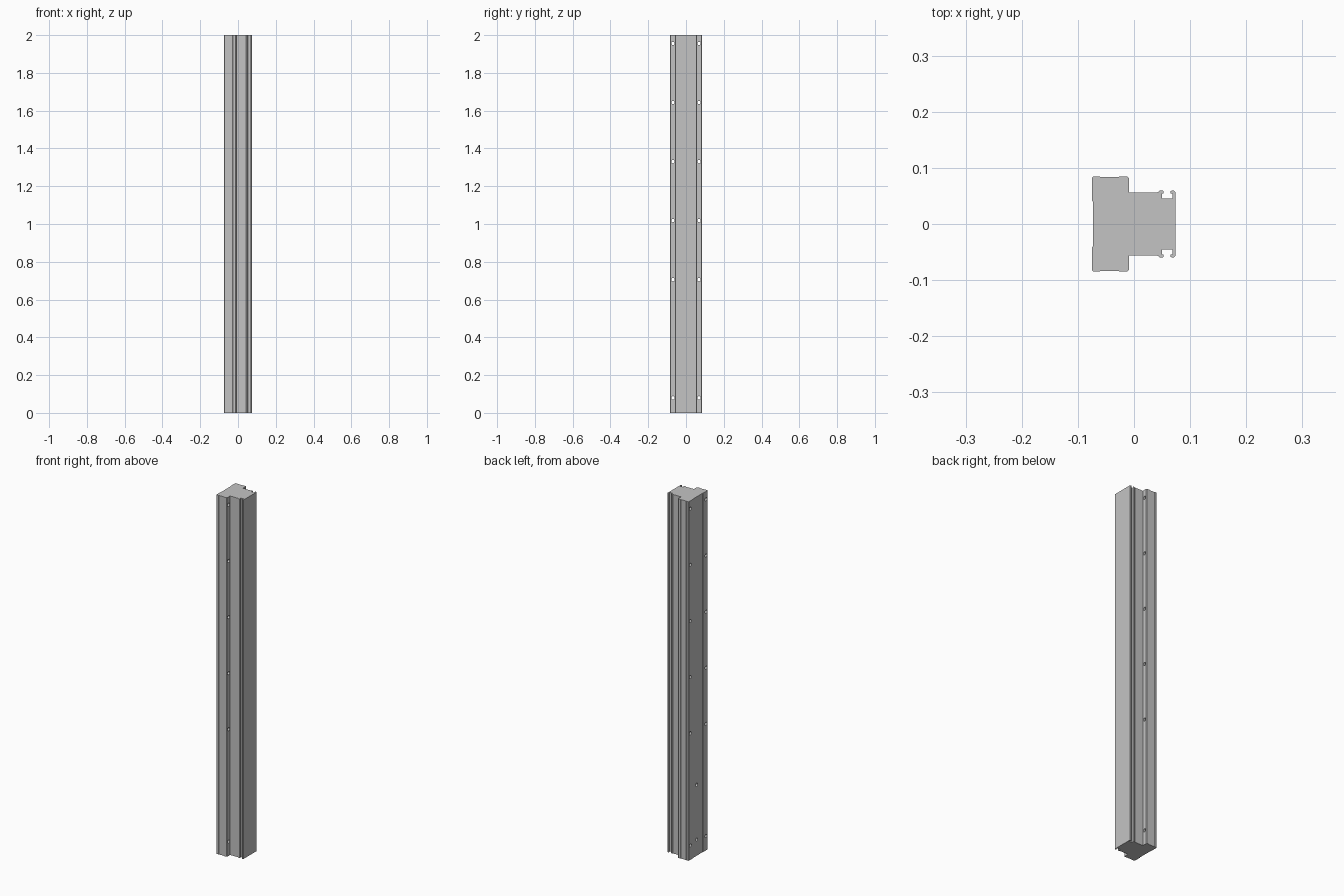
import bpy
import bmesh
from math import pi
from mathutils import Matrix

HEIGHT = 2.0

default = bpy.data.objects.get("Cube")
if default:
    bpy.data.objects.remove(default, do_unlink=True)

grey = bpy.data.materials.new("plain grey")
grey.use_nodes = True
colour = (0.55, 0.55, 0.55, 1)
grey.diffuse_color = colour
grey.node_tree.nodes["Principled BSDF"].inputs["Base Color"].default_value = colour


def add_object(name, bm):
    bmesh.ops.recalc_face_normals(bm, faces=bm.faces)
    mesh = bpy.data.meshes.new(name)
    bm.to_mesh(mesh)
    bm.free()
    mesh.materials.append(grey)
    obj = bpy.data.objects.new(name, mesh)
    bpy.context.scene.collection.objects.link(obj)
    return obj


# Half cross-section (+y side), from the wide flange round to the hooked slot
half = [
    (-0.073, 0.040), (-0.075, 0.042), (-0.075, 0.082), (-0.072, 0.085),
    (-0.062, 0.085), (-0.060, 0.0835), (-0.028, 0.0835), (-0.026, 0.085),
    (-0.012, 0.085), (-0.009, 0.082), (-0.009, 0.0565),
    (0.042, 0.0565), (0.046, 0.0595), (0.051, 0.0595), (0.053, 0.058),
    (0.053, 0.054), (0.050, 0.054), (0.050, 0.0455),
    (0.069, 0.0455), (0.069, 0.054), (0.065, 0.054), (0.065, 0.058),
    (0.067, 0.0595), (0.071, 0.0595), (0.074, 0.0565),
]
profile = half + [(x, -y) for x, y in reversed(half)]

# Extruded rail
bm = bmesh.new()
base = bm.faces.new([bm.verts.new((x, y, 0)) for x, y in profile])
top = bmesh.ops.extrude_face_region(bm, geom=[base])
verts = [v for v in top["geom"] if isinstance(v, bmesh.types.BMVert)]
bmesh.ops.translate(bm, verts=verts, vec=(0, 0, HEIGHT))
rail = add_object("extruded_rail", bm)


def drill(bm, x, y, z, radius, length):
    place = Matrix.Translation((x, y, z)) @ Matrix.Rotation(pi / 2, 4, "Y")
    bmesh.ops.create_cone(bm, cap_ends=True, segments=16, radius1=radius,
                          radius2=radius, depth=length, matrix=place)


# Screw holes through both flanges, and two shallow pockets in the flat back
bm = bmesh.new()
for z in (0.08, 0.705, 1.018, 1.33, 1.643, 1.956):
    for side in (-1, 1):
        drill(bm, -0.042, side * 0.069, z, 0.009, 0.1)
for z in (0.09, 0.395):
    drill(bm, -0.073, 0.01, z, 0.009, 0.03)
cutter = add_object("hole_cutter", bm)
cutter.hide_render = True

cut = rail.modifiers.new("holes", "BOOLEAN")
cut.operation = "DIFFERENCE"
cut.solver = "EXACT"
cut.object = cutter

# Bake the holes and drop the cutter
graph = bpy.context.evaluated_depsgraph_get()
drilled = bpy.data.meshes.new_from_object(rail.evaluated_get(graph))
rail.modifiers.clear()
rail.data = drilled
bpy.data.objects.remove(cutter, do_unlink=True)
